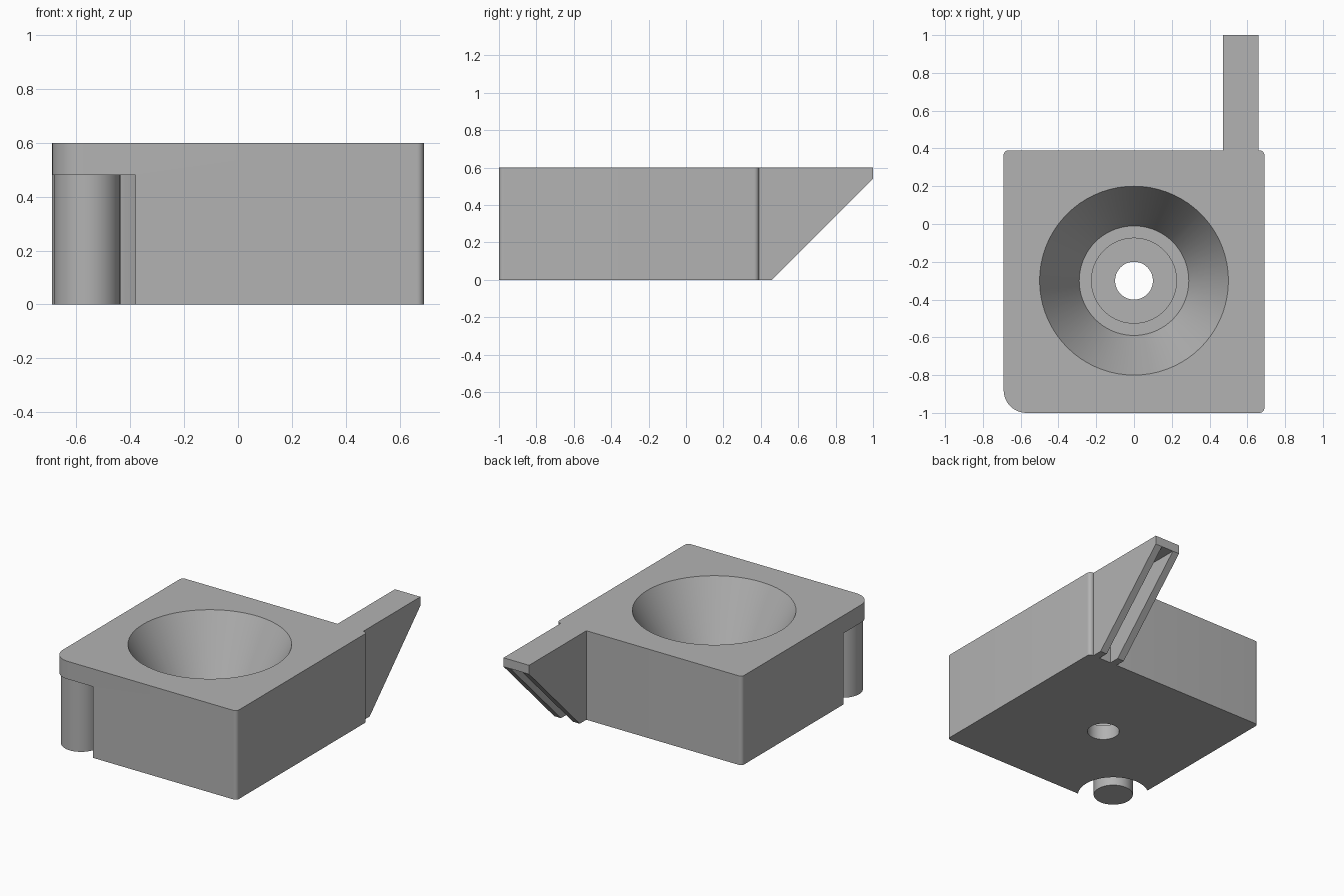
import bpy, bmesh
from math import cos, sin, pi, radians

if "Cube" in bpy.data.objects:
    bpy.data.objects.remove(bpy.data.objects["Cube"], do_unlink=True)

grey = bpy.data.materials.new("plain grey")
grey.use_nodes = True
grey.diffuse_color = (0.45, 0.45, 0.45, 1)
grey.node_tree.nodes["Principled BSDF"].inputs["Base Color"].default_value = (0.45, 0.45, 0.45, 1)


def prism(name, points, direction):
    """Extrude a flat outline along a direction."""
    bm = bmesh.new()
    face = bm.faces.new([bm.verts.new(p) for p in points])
    moved = bmesh.ops.extrude_face_region(bm, geom=[face])["geom"]
    bmesh.ops.translate(bm, vec=direction, verts=[g for g in moved if isinstance(g, bmesh.types.BMVert)])
    return finish(name, bm)


def lathe(name, profile, centre, steps=72):
    """Solid of revolution about a vertical axis, capped at both ends."""
    bm = bmesh.new()
    rings = [[bm.verts.new((centre[0] + r * cos(2 * pi * i / steps),
                            centre[1] + r * sin(2 * pi * i / steps), z))
              for i in range(steps)] for r, z in profile]
    for low, high in zip(rings, rings[1:]):
        for i in range(steps):
            j = (i + 1) % steps
            bm.faces.new((low[i], low[j], high[j], high[i]))
    bm.faces.new(rings[0])
    bm.faces.new(rings[-1])
    return finish(name, bm)


def finish(name, bm):
    bmesh.ops.recalc_face_normals(bm, faces=bm.faces)
    mesh = bpy.data.meshes.new(name)
    bm.to_mesh(mesh)
    bm.free()
    mesh.materials.append(grey)
    obj = bpy.data.objects.new(name, mesh)
    bpy.context.collection.objects.link(obj)
    return obj


def activate(obj):
    bpy.ops.object.select_all(action="DESELECT")
    obj.select_set(True)
    bpy.context.view_layer.objects.active = obj


def cut(obj, cutter):
    activate(obj)
    mod = obj.modifiers.new("cut", "BOOLEAN")
    mod.operation = "DIFFERENCE"
    mod.solver = "EXACT"
    mod.object = cutter
    bpy.ops.object.modifier_apply(modifier=mod.name)
    bpy.data.objects.remove(cutter, do_unlink=True)


# Block with one large rounded corner and three small ones
outline = []
corners = [(-0.69, -1, 0.12, 180), (0.69, -1, 0.025, 270),
           (0.69, 0.39, 0.025, 0), (-0.69, 0.39, 0.025, 90)]
for x, y, r, start in corners:
    cx = x - r if x > 0 else x + r
    cy = y - r if y > 0 else y + r
    for i in range(11):
        a = radians(start + 9 * i)
        outline.append((cx + r * cos(a), cy + r * sin(a), 0))
block = prism("block", outline, (0, 0, 0.6))

# Conical bowl, stepped seat and through hole
bowl = [(0.1, -0.1), (0.1, 0.1), (0.225, 0.1), (0.225, 0.2),
        (0.29, 0.2), (0.5, 0.6), (0.5, 0.7)]
cut(block, lathe("bowl_cutter", bowl, (0, -0.3)))

# Corner recess with a round pin standing in it
pin_centre = (-0.56, -0.87)
cut(block, lathe("recess_cutter", [(0.222, -0.1), (0.222, 0.48)], pin_centre))
pin = lathe("corner_pin", [(0.123, 0), (0.123, 0.49)], pin_centre, 48)

# Sloped arm with a channel along its underside
side = [(0.38, 0), (0.46, 0), (1, 0.54), (1, 0.6), (0.38, 0.6)]
arm = prism("arm", [(0.47, y, z) for y, z in side], (0.19, 0, 0))
channel = [(0.3, -0.1), (1.1, -0.1), (1.1, 0.54), (0.3, 0.54)]
cut(arm, prism("channel_cutter", [(0.52, y, z) for y, z in channel], (0.09, 0, 0)))

for part in (block, pin, arm):
    activate(part)
    bpy.ops.object.shade_smooth_by_angle(angle=radians(25))
